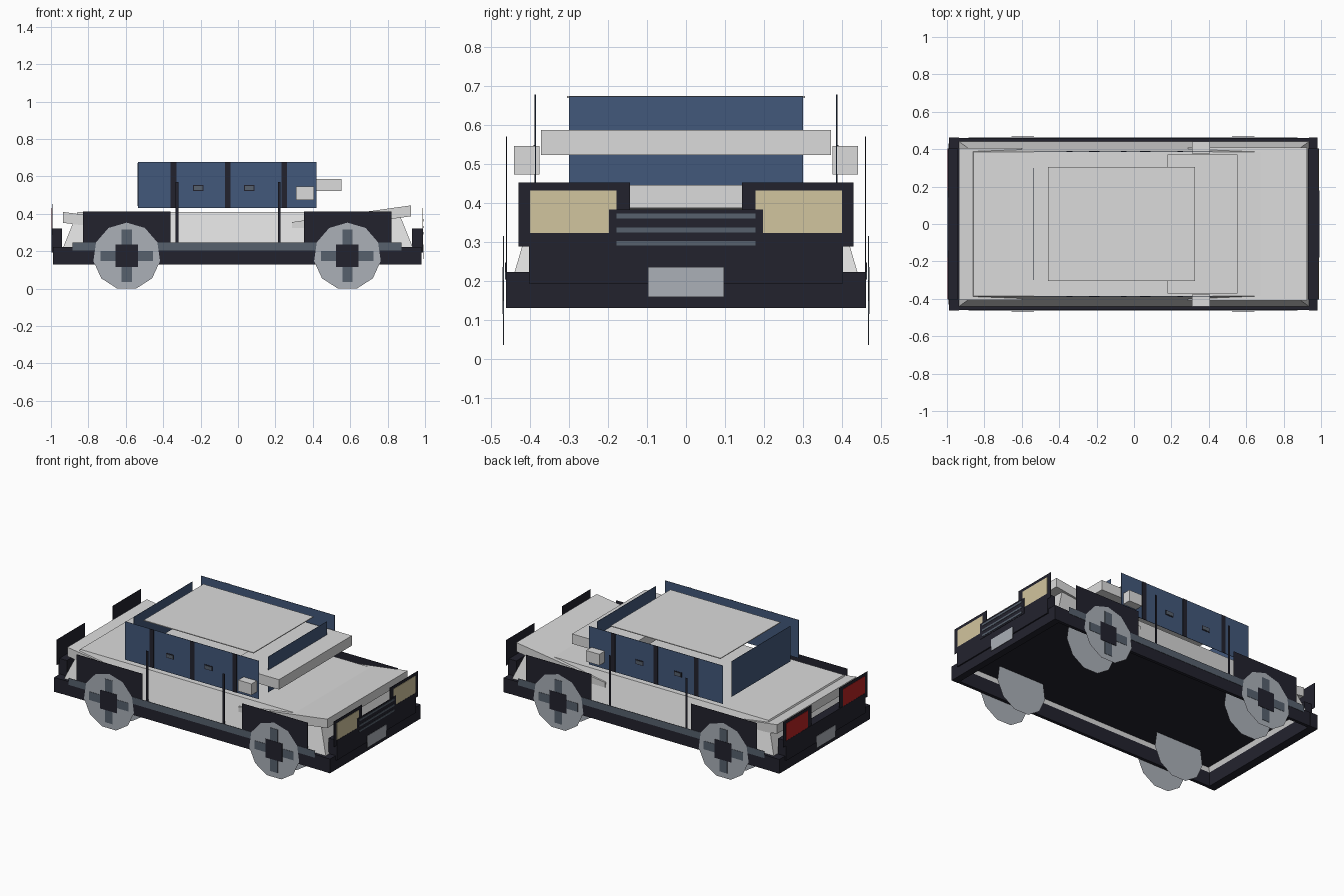
import bpy, bmesh, math

cube = bpy.data.objects.get("Cube")
if cube:
    bpy.data.objects.remove(cube, do_unlink=True)


def material(name, *srgb):
    m = bpy.data.materials.new(name)
    m.use_nodes = True
    col = [((c + 0.055) / 1.055) ** 2.4 for c in srgb] + [1]
    m.diffuse_color = col
    m.node_tree.nodes["Principled BSDF"].inputs["Base Color"].default_value = col
    return m


PAINT = material("pale grey paint", 0.86, 0.86, 0.86)
DARK = material("dark trim", 0.135, 0.135, 0.18)
GLASS = material("blue glass", 0.26, 0.345, 0.48)
SLATE = material("slate trim", 0.34, 0.38, 0.43)
METAL = material("light metal", 0.67, 0.69, 0.72)
TAN = material("headlight tan", 0.82, 0.77, 0.62)
RED = material("tail light red", 0.72, 0.14, 0.14)
T = 0.002  # plate thickness


def finish(name, bm, mat):
    me = bpy.data.meshes.new(name)
    bm.to_mesh(me)
    bm.free()
    me.materials.append(mat)
    ob = bpy.data.objects.new(name, me)
    bpy.context.collection.objects.link(ob)
    return ob


def box(name, mat, x, y, z):
    """Box between three (low, high) ranges."""
    bm = bmesh.new()
    bmesh.ops.create_cube(bm, size=1)
    for v in bm.verts:
        v.co = [r[0] if c < 0 else r[1] for c, r in zip(v.co, (x, y, z))]
    return finish(name, bm, mat)


def side_plate(name, mat, x, z, y, s, t=T):
    """Thin upright plate facing sideways, s picks the side."""
    return box(name, mat, x, sorted((s * y, s * (y + t))), z)


def end_plate(name, mat, x, y, z):
    return box(name, mat, (x - T / 2, x + T / 2), sorted(y), z)


def slab(name, x0, x1, z0, z1, thick, half):
    """Sloping lid whose top runs from (x0, z0) to (x1, z1)."""
    bm = bmesh.new()
    bmesh.ops.create_cube(bm, size=1)
    for v in bm.verts:
        px, pz = (x0, z0) if v.co.x < 0 else (x1, z1)
        v.co = (px, math.copysign(half, v.co.y), pz - (thick if v.co.z < 0 else 0))
    return finish(name, bm, PAINT)


def disc(name, x, y):
    n = 11
    bm = bmesh.new()
    ring = [2 * math.pi * (i + 0.5) / n - math.pi / 2 for i in range(n)]
    verts = [bm.verts.new((x + 0.18 * math.cos(a), y, 0.173 + 0.18 * math.sin(a))) for a in ring]
    bm.faces.new(verts)
    return finish(name, bm, METAL)


# Lower body: tapered shell, open underneath
bm = bmesh.new()
bmesh.ops.create_cube(bm, size=1)
for v in bm.verts:
    sx, sy = math.copysign(1, v.co.x), math.copysign(1, v.co.y)
    v.co = (sx * 0.935, sy * 0.44, 0.22) if v.co.z < 0 else (sx * 0.858, sy * 0.385, 0.41)
bmesh.ops.delete(bm, geom=[f for f in bm.faces if f.normal.z < -0.9], context="FACES_ONLY")
finish("body", bm, PAINT)
box("floor", DARK, (-0.92, 0.92), (-0.431, 0.431), (0.245, 0.248))

# Lids, roof and front visor
slab("hood", 0.29, 0.925, 0.356, 0.445, 0.058, 0.41)
slab("trunk_lid", -0.935, -0.6, 0.41, 0.365, 0.058, 0.405)
box("roof", PAINT, (-0.46, 0.325), (-0.305, 0.305), (0.669, 0.674))
box("visor", PAINT, (0.18, 0.553), (-0.372, 0.372), (0.522, 0.586))

# Windscreen and rear window
end_plate("windscreen", GLASS, 0.425, (-0.3, 0.3), (0.443, 0.672))
end_plate("rear_window", GLASS, -0.535, (-0.3, 0.3), (0.443, 0.672))

# Bumpers
box("front_bumper", DARK, (0.935, 0.98), (-0.462, 0.462), (0.13, 0.222))
box("rear_bumper", DARK, (-0.99, -0.935), (-0.462, 0.462), (0.13, 0.222))
box("front_bumper_top", DARK, (0.93, 0.988), (-0.403, 0.403), (0.193, 0.322))
box("rear_bumper_top", DARK, (-0.998, -0.94), (-0.403, 0.403), (0.193, 0.322))

# Grille and number plates
end_plate("grille", DARK, 0.989, (-0.198, 0.198), (0.28, 0.383))
for z in (0.296, 0.33, 0.366):
    end_plate("grille_bar", SLATE, 0.991, (-0.178, 0.178), (z - 0.006, z + 0.006))
end_plate("front_number_plate", METAL, 0.991, (-0.097, 0.097), (0.158, 0.235))
end_plate("rear_number_plate", METAL, -1.0, (-0.097, 0.097), (0.158, 0.235))

for s, side in ((1, "left"), (-1, "right")):
    # Lamps
    for x, lamp, mat, d in ((0.984, "headlight", TAN, 1), (-0.994, "tail_light", RED, -1)):
        end_plate(f"{lamp}_housing_{side}", DARK, x, (s * 0.143, s * 0.43), (0.288, 0.452))
        end_plate(f"{lamp}_{side}", mat, x + d * T, (s * 0.178, s * 0.4), (0.322, 0.432))

    # Sill, skirt and wheel arches
    box(f"skirt_{side}", DARK, (-0.97, 0.96), sorted((s * 0.44, s * 0.46)), (0.13, 0.222))
    side_plate(f"sill_{side}", SLATE, (-0.885, 0.875), (0.203, 0.247), 0.462, s)
    side_plate(f"rear_arch_{side}", DARK, (-0.83, -0.36), (0.22, 0.413), 0.459, s)
    side_plate(f"front_arch_{side}", DARK, (0.352, 0.82), (0.22, 0.413), 0.459, s)

    # Side glass, pillars, handles and door lines
    side_plate(f"side_window_{side}", GLASS, (-0.535, 0.42), (0.43, 0.677), 0.385, s)
    for x in (-0.345, -0.055, 0.248):
        side_plate(f"pillar_{side}", DARK, (x - 0.015, x + 0.015), (0.43, 0.677), 0.387, s)
    for x in (-0.213, 0.06):
        side_plate(f"handle_frame_{side}", DARK, (x - 0.028, x + 0.028), (0.523, 0.553), 0.387, s)
        side_plate(f"handle_{side}", SLATE, (x - 0.023, x + 0.023), (0.528, 0.548), 0.389, s)
    for x in (-0.326, 0.22):
        side_plate(f"door_line_{side}", DARK, (x - 0.007, x + 0.007), (0.245, 0.57), 0.459, s)

    # Mirror
    box(f"mirror_{side}", PAINT, (0.31, 0.405), sorted((s * 0.376, s * 0.441)), (0.473, 0.545))

    # Wheels: outer and inner discs, spokes and hub
    for x, end in ((-0.595, "rear"), (0.585, "front")):
        disc(f"{end}_wheel_outer_{side}", x, s * 0.466)
        disc(f"{end}_wheel_inner_{side}", x, s * 0.31)
        for w, h in ((0.027, 0.14), (0.14, 0.027)):
            side_plate(f"{end}_spoke_{side}", SLATE, (x - w, x + w), (0.175 - h, 0.175 + h), 0.467, s)
        side_plate(f"{end}_hub_{side}", DARK, (x - 0.06, x + 0.06), (0.115, 0.235), 0.469, s)
